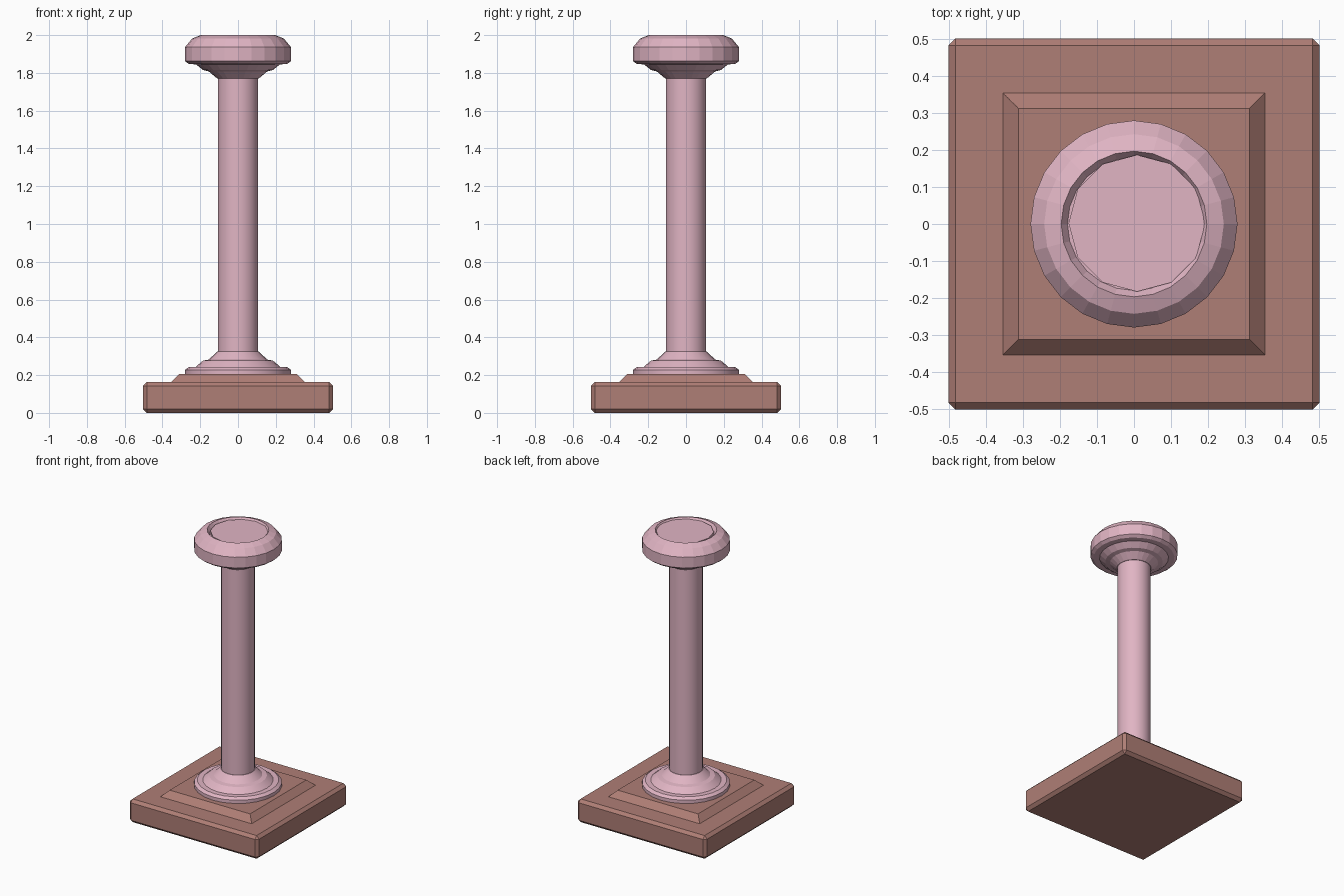
import bpy, bmesh, math

if "Cube" in bpy.data.objects:
    bpy.data.objects.remove(bpy.data.objects["Cube"])


def material(name, color):
    m = bpy.data.materials.new(name)
    m.diffuse_color = (*color, 1)
    m.use_nodes = True
    m.node_tree.nodes["Principled BSDF"].inputs["Base Color"].default_value = m.diffuse_color
    return m


PINK = material("pink_stone", (0.75, 0.46, 0.55))
BROWN = material("brown_stone", (0.43, 0.21, 0.18))


def finish(name, bm, mat, smooth=False):
    bmesh.ops.recalc_face_normals(bm, faces=bm.faces[:])
    me = bpy.data.meshes.new(name)
    bm.to_mesh(me)
    bm.free()
    me.materials.append(mat)
    if smooth:
        me.shade_smooth()
        me.set_sharp_from_angle(angle=math.radians(25))
    ob = bpy.data.objects.new(name, me)
    bpy.context.collection.objects.link(ob)
    return ob


def lathe(name, profile, mat, sides=24, smooth=False, center=(0, 0), turn=0.0):
    """Stack of rings (radius, z), capped at both ends."""
    bm = bmesh.new()
    rings = []
    for r, z in profile:
        rings.append([bm.verts.new((
            center[0] + r * math.cos(turn + 2 * math.pi * i / sides),
            center[1] + r * math.sin(turn + 2 * math.pi * i / sides), z))
            for i in range(sides)])
    for a, b in zip(rings, rings[1:]):
        for i in range(sides):
            j = (i + 1) % sides
            bm.faces.new((a[i], a[j], b[j], b[i]))
    bm.faces.new(rings[0])
    bm.faces.new(rings[-1])
    return finish(name, bm, mat, smooth)


# square plinth with chamfered edges
bm = bmesh.new()
bmesh.ops.create_cube(bm, size=1)
for v in bm.verts:
    v.co = (v.co.x * 1.005, v.co.y * 1.005, (v.co.z + 0.5) * 0.163)
bmesh.ops.bevel(bm, geom=bm.edges[:], offset=0.02, segments=1, affect='EDGES')
finish("plinth", bm, BROWN)

# raised step with sloping sides
q = math.sqrt(2)
lathe("plinth_step", [(0.355 * q, 0.15), (0.355 * q, 0.163), (0.313 * q, 0.205)],
      BROWN, sides=4, turn=math.pi / 4)

# moulded foot of the column
lathe("column_foot", [(0.28, 0.2), (0.28, 0.228), (0.26, 0.243), (0.225, 0.243),
                      (0.185, 0.277), (0.155, 0.282), (0.11, 0.325)],
      PINK, smooth=True)

# shaft
lathe("shaft", [(0.107, 0.3), (0.107, 1.79)], PINK, sides=32, smooth=True)

# capital with a shallow dish in the top
lathe("capital", [(0.11, 1.77), (0.155, 1.808), (0.185, 1.815), (0.222, 1.845),
                  (0.26, 1.847), (0.28, 1.862), (0.28, 1.937), (0.243, 1.982),
                  (0.197, 2.0), (0.18, 1.975)], PINK)

# twelve-sided disc set in the dish
lathe("capital_disc", [(0.185, 1.97), (0.185, 1.99)], PINK, sides=12,
      center=(0.008, 0.002))
